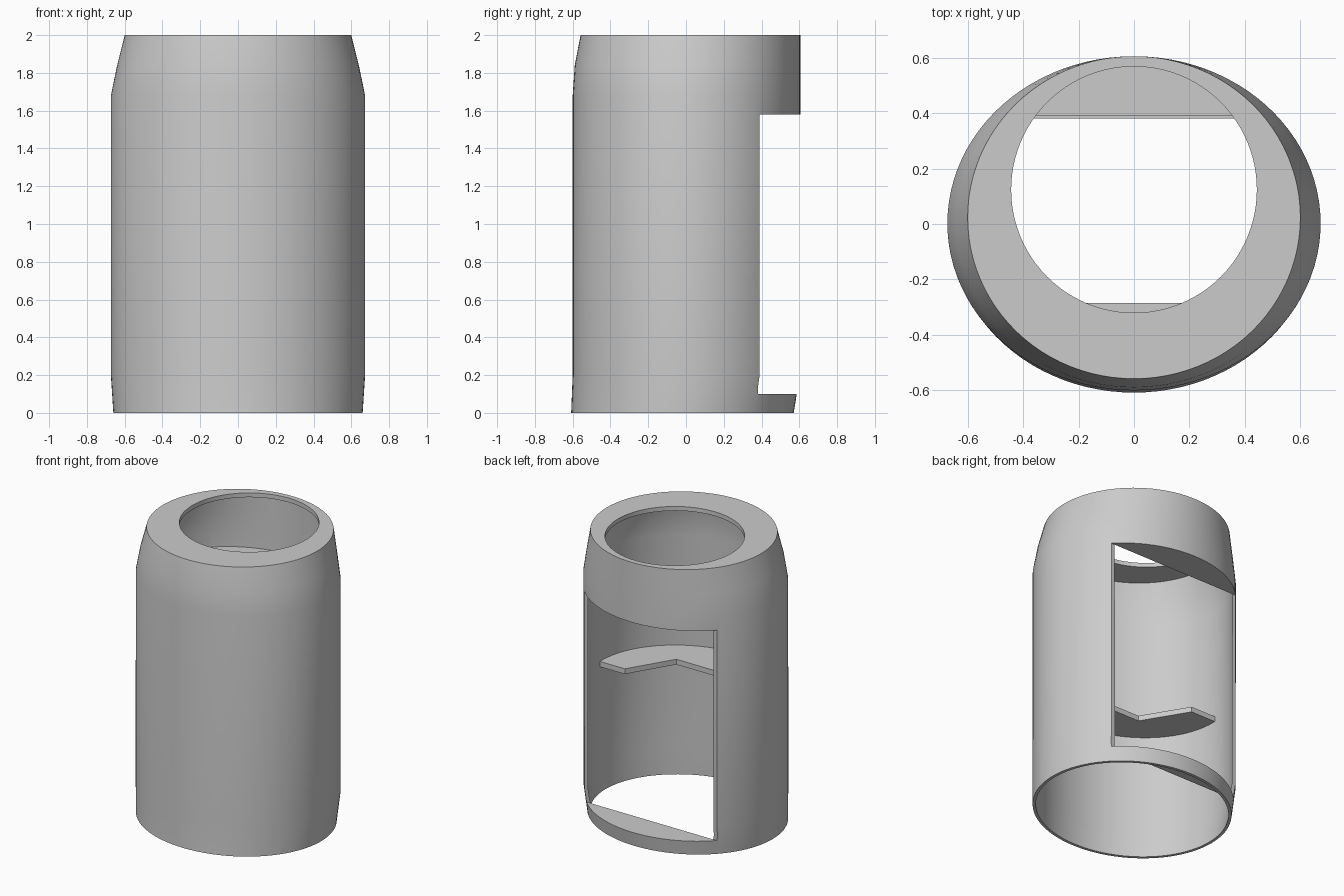
import bpy
import bmesh
from math import cos, sin, pi, tau, asin

cube = bpy.data.objects.get("Cube")
if cube:
    bpy.data.objects.remove(cube, do_unlink=True)

SEG = 96
WALL = 0.02

grey = bpy.data.materials.new("plain grey")
grey.use_nodes = True
grey.diffuse_color = (0.6, 0.6, 0.6, 1)
grey.node_tree.nodes["Principled BSDF"].inputs["Base Color"].default_value = (0.6, 0.6, 0.6, 1)


def finish(bm, name):
    bmesh.ops.recalc_face_normals(bm, faces=bm.faces)
    mesh = bpy.data.meshes.new(name)
    bm.to_mesh(mesh)
    bm.free()
    mesh.materials.append(grey)
    obj = bpy.data.objects.new(name, mesh)
    bpy.context.collection.objects.link(obj)
    return obj


def prism(name, points, offset):
    """Extrude a closed outline of 3D points by an offset vector."""
    bm = bmesh.new()
    face = bm.faces.new([bm.verts.new(p) for p in points])
    ext = bmesh.ops.extrude_face_region(bm, geom=[face])["geom"]
    bmesh.ops.translate(bm, vec=offset, verts=[v for v in ext if isinstance(v, bmesh.types.BMVert)])
    return finish(bm, name)


def arc(rx, ry, start, end, z, yc=0.0, n=48):
    angles = [start + (end - start) * i / n for i in range(n + 1)]
    return [(rx * cos(a), yc + ry * sin(a), z) for a in angles]


# Sleeve: height, half width, front y, back y
outer = [(0, 0.66, -0.608, 0.57), (0.2, 0.673, -0.6, 0.603), (1.68, 0.673, -0.6, 0.605),
         (1.84, 0.64, -0.589, 0.605), (2, 0.6, -0.558, 0.605)]
hole = [(2, 0.443, -0.32, 0.568), (1.97, 0.443, -0.32, 0.568)]
inner = [(min(z, 1.97), rx - WALL, f + WALL, b - WALL) for z, rx, f, b in reversed(outer)]

bm = bmesh.new()
rings = []
for z, rx, front, back in outer + hole + inner:
    mid, ry = (front + back) / 2, (back - front) / 2
    rings.append([bm.verts.new((rx * cos(tau * i / SEG), mid + ry * sin(tau * i / SEG), z))
                  for i in range(SEG)])
for a, b in zip(rings, rings[1:] + rings[:1]):
    for i in range(SEG):
        j = (i + 1) % SEG
        bm.faces.new((a[i], a[j], b[j], b[i]))
sleeve = finish(bm, "sleeve")

# Back window
profile = [(1, 0.1), (0.38, 0.1), (0.38, 0.13), (0.39, 0.2), (0.39, 1.58), (1, 1.58)]
cutter = prism("window_cutter", [(-1, y, z) for y, z in profile], (2, 0, 0))
cutter.hide_render = True
cut = sleeve.modifiers.new("window", "BOOLEAN")
cut.operation = "DIFFERENCE"
cut.solver = "EXACT"
cut.object = cutter
bpy.context.view_layer.objects.active = sleeve
sleeve.select_set(True)
bpy.ops.object.modifier_apply(modifier="window")
bpy.data.objects.remove(cutter, do_unlink=True)
bpy.ops.object.shade_smooth_by_angle(angle=pi / 9)

# Sill and lintel plates closing the window ends
for name, z, rx, ry, yc, chord in (("window_sill", 0.085, 0.655, 0.577, -0.01, 0.38),
                                   ("window_lintel", 1.58, 0.663, 0.593, 0.0025, 0.39)):
    start = asin((chord - yc) / ry)
    prism(name, arc(rx, ry, start, pi - start, z, yc), (0, 0, 0.015))

# Inner shelf on the front wall with a notched back edge
notch = [(0.46, 0.02), (0.275, -0.285)]
edge = notch + [(-x, y) for x, y in reversed(notch)]
outline = arc(0.663, 0.592, pi - 0.034, tau + 0.034, 0.87) + [(x, y, 0.87) for x, y in edge]
prism("inner_shelf", outline, (0, 0, 0.037))
